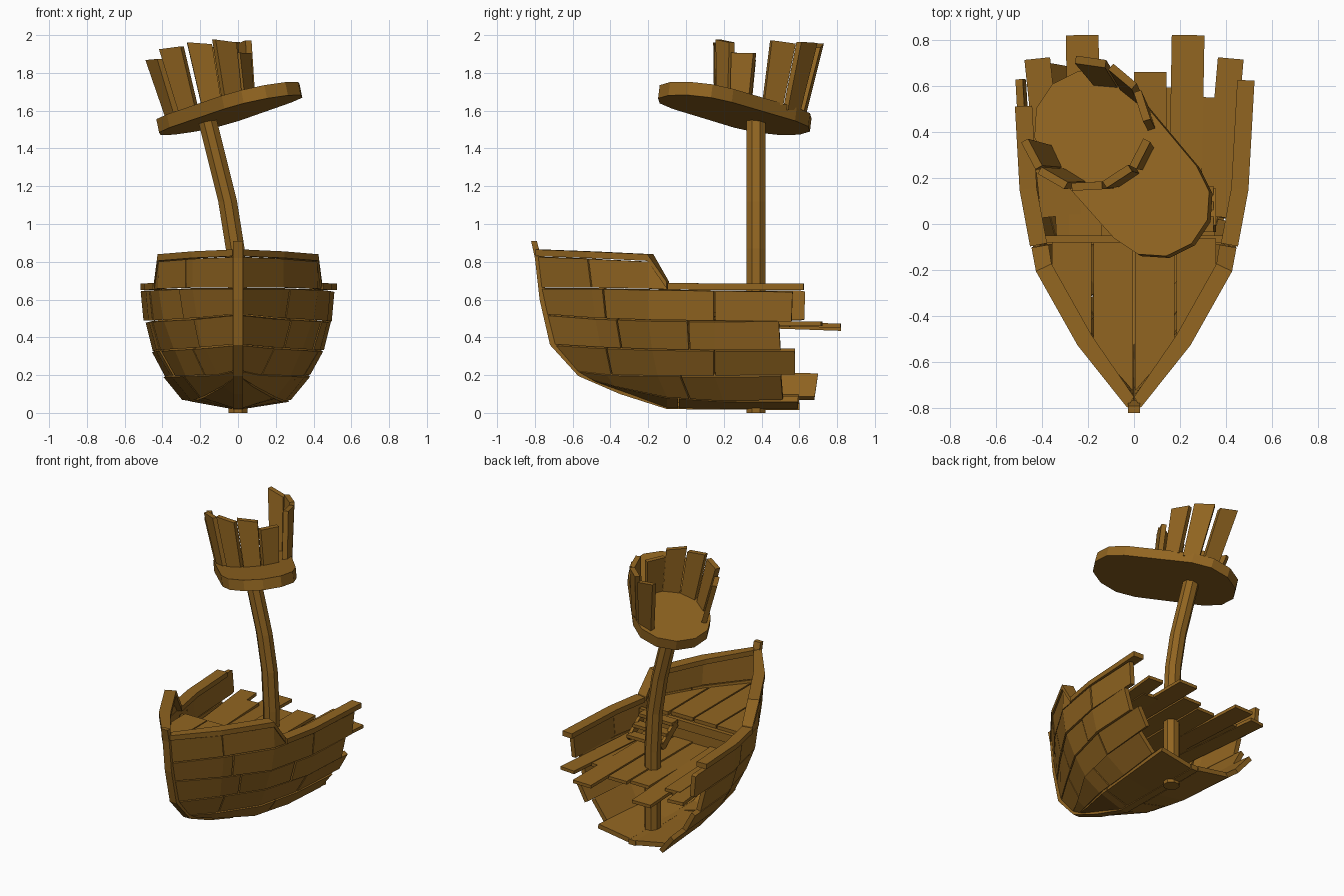
import bpy, bmesh, math, random
from mathutils import Vector, Matrix

if "Cube" in bpy.data.objects:
    bpy.data.objects.remove(bpy.data.objects["Cube"])

random.seed(4)
wood = bpy.data.materials.new("brown wood")
wood.diffuse_color = (0.285, 0.13, 0.015, 1)
wood.use_nodes = True
wood.node_tree.nodes["Principled BSDF"].inputs["Base Color"].default_value = wood.diffuse_color


def make(name, verts, faces, mat=None):
    me = bpy.data.meshes.new(name)
    me.from_pydata([tuple(v) for v in verts], [], faces)
    bm = bmesh.new()
    bm.from_mesh(me)
    bmesh.ops.recalc_face_normals(bm, faces=bm.faces)
    bm.to_mesh(me)
    bm.free()
    me.materials.append(wood)
    ob = bpy.data.objects.new(name, me)
    if mat:
        ob.matrix_world = mat
    bpy.context.collection.objects.link(ob)
    return ob


def loft(name, rings, mat=None):
    """Closed solid through a list of equal-sized rings."""
    n = len(rings[0])
    verts = [v for r in rings for v in r]
    faces = [list(range(n)), list(range(len(verts) - n, len(verts)))]
    for k in range(len(rings) - 1):
        for i in range(n):
            j = (i + 1) % n
            faces.append([k * n + i, k * n + j, (k + 1) * n + j, (k + 1) * n + i])
    return make(name, verts, faces, mat)


def box(name, size, loc, rot=(0, 0, 0)):
    x, y, z = (s / 2 for s in size)
    ring = [(-x, -y), (x, -y), (x, y), (-x, y)]
    m = Matrix.Translation(loc)
    for ang, ax in zip(rot, "XYZ"):
        m = m @ Matrix.Rotation(math.radians(ang), 4, ax)
    return loft(name, [[(a, b, c) for a, b in ring] for c in (-z, z)], m)


# Hull seam lines from keel to top, each running stem to stern (y, half width, z)
LEVELS = [
    [(-.50, .015, .17), (-.30, .02, .10), (-.10, .02, .025), (.2, .02, .02), (.6, .02, .02)],
    [(-.52, .02, .185), (-.38, .08, .14), (-.10, .19, .08), (.2, .24, .06), (.6, .28, .065)],
    [(-.58, .02, .22), (-.42, .11, .20), (-.15, .28, .195), (.15, .35, .195), (.6, .385, .195)],
    [(-.70, .02, .36), (-.45, .18, .345), (-.18, .34, .335), (.15, .43, .33), (.6, .455, .325)],
    [(-.74, .02, .52), (-.48, .21, .50), (-.20, .395, .49), (.15, .47, .485), (.6, .495, .485)],
    [(-.77, .02, .66), (-.50, .235, .66), (-.20, .42, .655), (.15, .485, .65), (.6, .51, .65)],
    [(-.79, .02, .83), (-.52, .235, .82), (-.20, .415, .805), (.13, .475, .32)],
]


def seam(level, t):
    pts = LEVELS[level]
    i = min(int(t), len(pts) - 2)
    y, x, z = Vector(pts[i]).lerp(Vector(pts[i + 1]), t - i)
    return Vector((x, y, z))


def hull_plank(row, t0, t1, side):
    ts = [t0 + .012] + [k for k in range(1, 5) if t0 + .05 < k < t1 - .05] + [t1 - .012]
    out = random.uniform(-.004, .010)
    verts = []
    for k, t in enumerate(ts):
        lo, hi = seam(row, t), seam(row + 1, t)
        for v in (lo.lerp(hi, .02), lo.lerp(hi, .97)):
            v.x += out if t > .3 else 0
            if k == len(ts) - 1 and t > 3.5:
                v.z += random.uniform(-.006, .006)
                v.y += random.uniform(-.006, .006)
            v.x *= side
            verts.append(v)
    faces = []
    for i in range(len(ts) - 1):
        f = [2 * i, 2 * i + 2, 2 * i + 3, 2 * i + 1]
        faces.append(f if side > 0 else f[::-1])
    me = bpy.data.meshes.new("hull_plank")
    me.from_pydata([tuple(v) for v in verts], [], faces)
    me.materials.append(wood)
    ob = bpy.data.objects.new("hull_plank", me)
    bpy.context.collection.objects.link(ob)
    mod = ob.modifiers.new("thickness", 'SOLIDIFY')
    mod.thickness = .032
    mod.offset = -1


# Plank joints per row, for the right then the left side
RIGHT = [[0, 2.2, 4], [0, 2.4, 3.8], [0, 1.1, 3, 3.95], [0, 1.4, 2.6, 3.78],
         [0, 1.2, 3, 3.92], [0, 1, 2.3]]
LEFT = [[0, 2.5, 4], [0, 2.1, 4.22], [0, 1.4, 2.8, 3.9], [0, 1.1, 2.8, 3.75],
        [0, 1.4, 2.7, 4.08], [0, 1.2, 2.3]]
for side, rows in ((1, RIGHT), (-1, LEFT)):
    for row, cuts in enumerate(rows):
        for a, b in zip(cuts, cuts[1:]):
            hull_plank(row, a, b, side)


def rail(name, pts, side, w=.075, h=.035):
    rings = []
    for i, p in enumerate(pts):
        d = pts[min(i + 1, len(pts) - 1)] - pts[max(i - 1, 0)]
        n = Vector((-d.y, d.x, 0)).normalized()
        o, q = p - n * .012, p + n * (w - .012)
        q.x = max(q.x, 0)
        up = Vector((0, 0, h))
        rings.append([Vector((v.x * side, v.y, v.z)) for v in (o, q, q + up, o + up)])
    loft(name, rings)


# Rail caps: raised at the bow, stepping down to the waist
for side, end in ((1, 4.05), (-1, 3.8)):
    rail("bow_rail", [seam(6, t) for t in (0, 1, 2, 2.3)], side)
    rail("waist_rail", [seam(5, t) for t in (2.3, 3, end)], side)

# Stem post and keel in one curved timber
path = [(-.82, .91), (-.80, .82), (-.775, .6), (-.72, .36), (-.57, .195), (-.35, .1), (-.1, .02), (.6, .015)]
inner = [(-.79, .91), (-.765, .82), (-.74, .6), (-.68, .37), (-.55, .23), (-.34, .135), (-.1, .055), (.6, .05)]
loft("stem_and_keel", [[(s * .026, o[0], o[1]) for s in (-1, 1)] + [(s * .026, i[0], i[1]) for s in (1, -1)]
                       for o, i in zip(path, inner)])

# Bow deck planks trimmed to the hull outline
OUTLINE = [(0, -.73), (.2, -.5), (.375, -.2), (.4, -.06)]


def front_y(x):
    x = abs(x)
    for (x0, y0), (x1, y1) in zip(OUTLINE, OUTLINE[1:]):
        if x <= x1:
            return y0 + (y1 - y0) * (x - x0) / (x1 - x0)
    return -.06


for k in range(-2, 2):
    x0, x1 = k * .18 + .004, (k + 1) * .18 - .004
    back = -.07 + random.uniform(-.015, .01)
    cut = [(x0, back), (x0, front_y(x0)), ((x0 + x1) / 2, front_y((x0 + x1) / 2)), (x1, front_y(x1)), (x1, back)]
    lift = random.uniform(0, .008)
    loft("bow_deck_plank", [[(x, y, z + lift) for x, y in cut] for z in (.615, .64)])
box("bow_deck_beam", (.8, .03, .06), (0, -.065, .59))
box("bulkhead_plank", (.76, .02, .10), (0, -.08, .51))

# Main deck planks, fanned and broken at the stern (x at end, start y, end y, turn, dip)
for x, start, end, turn, dip in [(-.42, .03, .72, 6, 0), (-.315, -.09, .60, 3, 0), (-.225, -.09, .82, 1, -2),
                                 (-.075, -.09, .62, 0, 0), (.07, -.09, .66, 0, 0), (.235, -.09, .82, -1, -1),
                                 (.325, -.09, .55, -3, 0), (.42, .03, .72, -5, 0)]:
    w = .15 if abs(x) < .3 else .12
    half = (end - start) / 2
    box("deck_plank", (w - .008, 2 * half, .022),
        (x + math.sin(math.radians(turn)) * half, end - half, .465 + random.uniform(-.004, .008)),
        (dip, 0, turn))

# Steps up to the bow deck
for i in range(3):
    box("step", (.26, .07, .022), (.215, .13 - i * .065, .52 + i * .05))
for x in (.095, .345):
    box("step_side", (.022, .2, .05), (x, .06, .55), (-37, 0, 0))

# Bent mast
MAST = [(0, 0), (0, .6), (-.015, .87), (-.055, 1.12), (-.165, 1.56)]
loft("mast", [[(x + .054 * math.cos(math.pi / 4 * (i + .5)), .37 + .054 * math.sin(math.pi / 4 * (i + .5)), z)
               for i in range(8)] for x, z in MAST])

# Tilted lookout platform: two rounded ends joined by straight sides
cx, cy, cz = -.05, .265, 1.61
GX, GY = .205, -.122


def tilt(x, y):
    return cz + GX * (x - cx) + GY * (y - cy)


normal = Vector((-GX, -GY, 1)).normalized()
heading = math.atan2(-.33, .29)
ring = []
for px, py, turn, rad in ((.1, .09, 0, .238), (-.185, .42, math.pi, .245)):
    for i in range(7):
        a = heading + turn - math.pi / 2 + math.pi * i / 6
        x, y = px + rad * math.cos(a), py + rad * math.sin(a)
        ring.append(Vector((x, y, tilt(x, y))))
loft("lookout_platform", [[v + normal * h for v in ring] for h in (-.036, .036)])

# Flared staves around the lookout, with missing ones (angle, length)
for ang, length in [(208, .32), (240, .35), (273, .34), (303, .33), (333, .26),
                    (18, .34), (50, .37), (82, .39)]:
    a = math.radians(ang)
    r = Vector((math.cos(a), math.sin(a), 0))
    t = Vector((-math.sin(a), math.cos(a), 0))
    base = Vector((-.15, .39, 0)) + r * .222
    base.z = tilt(base.x, base.y) + .02
    lean = (normal + r * .13).normalized()
    skew = random.uniform(-.012, .012)
    rings = []
    for h, w in ((0, .054), (length, .066)):
        c = base + lean * h
        s = Vector((0, 0, skew if h else 0))
        rings.append([c - t * w - r * .017 - s, c + t * w - r * .017 + s,
                      c + t * w + r * .017 + s, c - t * w + r * .017 - s])
    loft("lookout_stave", rings)
